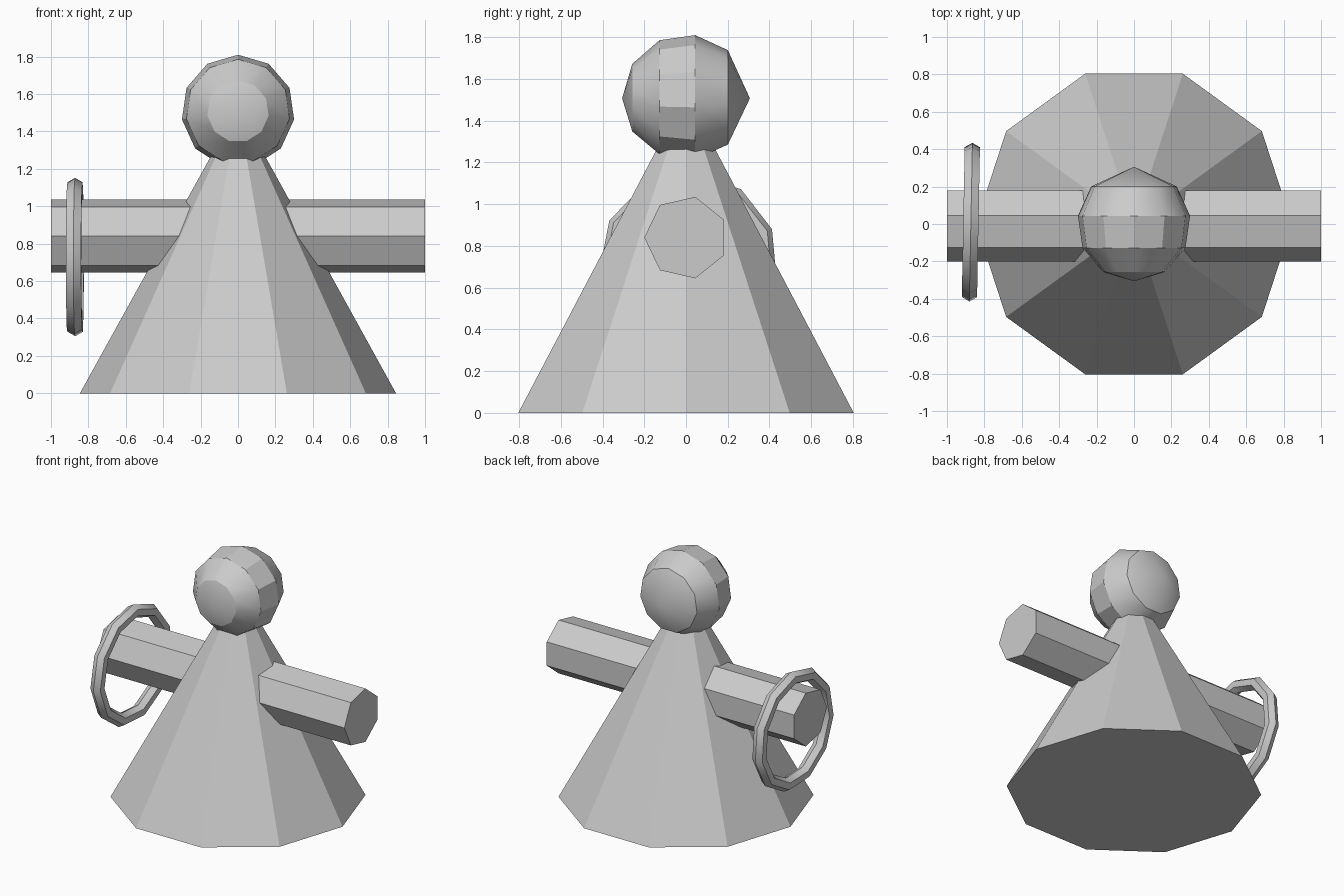
import bpy, bmesh
from math import radians, sin, cos, tau
from mathutils import Matrix, Vector

cube = bpy.data.objects.get("Cube")
if cube:
    bpy.data.objects.remove(cube, do_unlink=True)

# One plain grey material
grey = bpy.data.materials.new("light_grey")
grey.use_nodes = True
colour = (0.6, 0.6, 0.6, 1)
grey.diffuse_color = colour
grey.node_tree.nodes["Principled BSDF"].inputs["Base Color"].default_value = colour


def finish(obj, name):
    obj.name = obj.data.name = name
    obj.data.materials.append(grey)
    bpy.ops.object.select_all(action="DESELECT")
    obj.select_set(True)
    bpy.context.view_layer.objects.active = obj
    bpy.ops.object.shade_smooth_by_angle(angle=radians(30))


def place(obj, location, *turns):
    matrix = Matrix.Translation(location)
    for angle, axis in turns:
        matrix = matrix @ Matrix.Rotation(radians(angle), 4, axis)
    obj.data.transform(matrix)


def from_bmesh(bm, name):
    bmesh.ops.recalc_face_normals(bm, faces=bm.faces)
    mesh = bpy.data.meshes.new(name)
    bm.to_mesh(mesh)
    bm.free()
    obj = bpy.data.objects.new(name, mesh)
    bpy.context.collection.objects.link(obj)
    return obj


# Body: ten-sided cone with a corner on each side
bm = bmesh.new()
bmesh.ops.create_cone(bm, cap_ends=True, segments=10, radius1=0.845, radius2=0, depth=1.53)
body = from_bmesh(bm, "body")
body_start = max(body.data.vertices, key=lambda v: v.co.x).co
place(body, (0, 0, 0.765), (-18 if body_start.x < 0.84 else 0, "Z"))
finish(body, "body")

# Arms: one seven-sided bar running through the body
bm = bmesh.new()
ends = [[bm.verts.new((x, -0.2 * cos(tau * i / 7), 0.84 + 0.2 * sin(tau * i / 7)))
         for i in range(7)] for x in (-1, 1)]
for end in ends:
    bm.faces.new(end)
for i in range(7):
    j = (i + 1) % 7
    bm.faces.new((ends[0][i], ends[0][j], ends[1][j], ends[1][i]))
finish(from_bmesh(bm, "arms"), "arms")

# Head: eleven-sided ball with its poles at front and back, pointed at the back
SIDES, RADIUS, CENTRE = 11, 0.306, Vector((0, 0, 1.507))
bm = bmesh.new()
rings = []
for level in range(1, 5):
    lat = tau * level / SIDES
    rings.append([bm.verts.new(CENTRE + RADIUS * Vector((
        sin(lat) * sin(tau * i / SIDES), -cos(lat), sin(lat) * cos(tau * i / SIDES))))
        for i in range(SIDES)])
front, back = [bm.verts.new(CENTRE + Vector((0, y, 0))) for y in (-RADIUS, RADIUS)]
for i in range(SIDES):
    j = (i + 1) % SIDES
    bm.faces.new((front, rings[0][i], rings[0][j]))
    bm.faces.new((back, rings[-1][j], rings[-1][i]))
    for a, b in zip(rings, rings[1:]):
        bm.faces.new((a[i], a[j], b[j], b[i]))
finish(from_bmesh(bm, "head"), "head")

# Hoop hanging around the right arm
bpy.ops.mesh.primitive_torus_add(major_segments=11, minor_segments=6,
                                 major_radius=0.382, minor_radius=0.047)
hoop = bpy.context.object
place(hoop, (-0.872, 0.013, 0.723), (-1.1, "Z"), (90, "Y"), (13.3, "Z"))
finish(hoop, "hoop")
